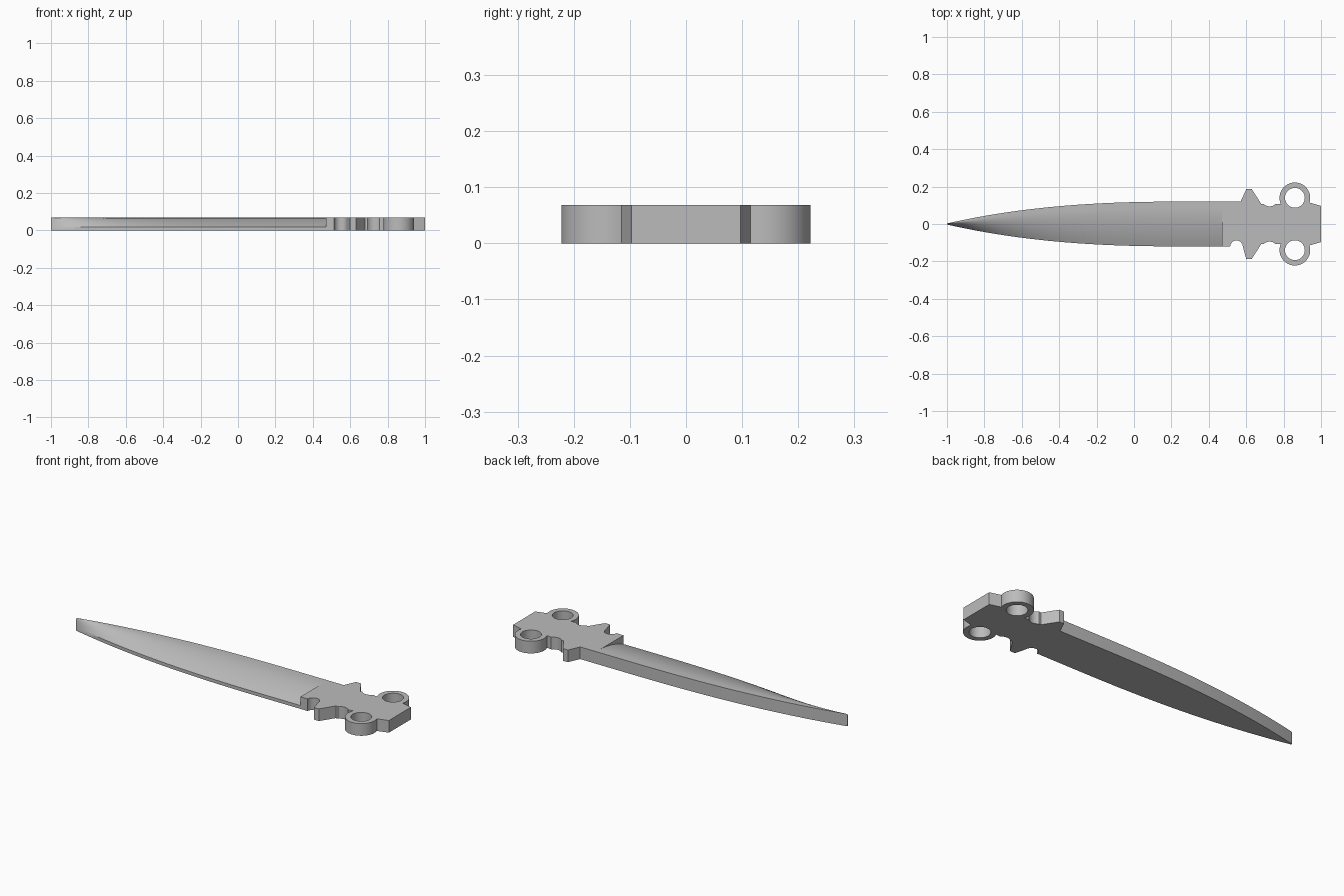
import bpy, bmesh
from math import sin, cos, radians, pi

if "Cube" in bpy.data.objects:
    bpy.data.objects.remove(bpy.data.objects["Cube"], do_unlink=True)

THICK = 0.068      # overall thickness
SHOULDER = 0.47    # where blade meets handle

steel = bpy.data.materials.new("plain grey")
steel.use_nodes = True
GREY = (0.5, 0.5, 0.5, 1)
steel.diffuse_color = GREY
steel.node_tree.nodes["Principled BSDF"].inputs["Base Color"].default_value = GREY


def smooth(obj):
    bpy.ops.object.select_all(action='DESELECT')
    obj.select_set(True)
    bpy.context.view_layer.objects.active = obj
    bpy.ops.object.shade_smooth_by_angle(angle=radians(28))


def arc(cx, cy, r, start, end, n):
    angles = [radians(start + (end - start) * i / n) for i in range(n + 1)]
    return [(cx + r * cos(a), cy + r * sin(a)) for a in angles]


# Blade: rounded slope from a tall spine (+y) down to a thin edge (-y)
def half_width(x):
    return 0.003 + 0.117 * (1 - max(0, (0.3 - x) / 1.3) ** 2.5)


def section(x, n=14):
    w = half_width(x)
    edge = 0.005 + 0.014 * min(1, (x + 1) / 0.13)
    pts = [(x, w, 0), (x, -w, 0)]
    for i in range(n + 1):
        s = i / n
        rise = 1 - max(0, 1 - s / 0.85) ** 1.8
        pts.append((x, -w + 2 * w * s, edge + (THICK - edge) * rise))
    return pts


bm = bmesh.new()
STEPS = 48
rows = []
for i in range(STEPS + 1):
    x = -1 + (SHOULDER + 1) * (i / STEPS) ** 1.3
    rows.append([bm.verts.new(p) for p in section(x)])
for a, b in zip(rows, rows[1:]):
    for j in range(len(a)):
        k = (j + 1) % len(a)
        bm.faces.new((a[j], a[k], b[k], b[j]))
bm.faces.new(rows[0])
bmesh.ops.recalc_face_normals(bm, faces=bm.faces)
mesh = bpy.data.meshes.new("blade")
bm.to_mesh(mesh)
bm.free()
blade = bpy.data.objects.new("blade", mesh)
bpy.context.collection.objects.link(blade)
mesh.materials.append(steel)
smooth(blade)

# Handle: flat plate with guard points, scallops and two finger rings
RING_X, RING_Y, RING_R, HOLE_R = 0.86, 0.14, 0.082, 0.053


def side(notch):
    guard = [(0.60, 0.186), (0.63, 0.186), (0.68, 0.108)]
    scallop = arc(0.725, 0.137, 0.043, 222, 318, 8)
    ring = arc(RING_X, RING_Y, RING_R, 205, -18, 36)
    return [(SHOULDER, 0.12)] + notch + guard + scallop + ring + [(1.0, 0.097)]


upper = side([(0.57, 0.12)])
lower = side([(0.512, 0.12)] + arc(0.548, 0.122, 0.034, 180, 360, 14))
outline = upper + [(x, -y) for x, y in reversed(lower)]

curve = bpy.data.curves.new("handle", 'CURVE')
curve.dimensions = '2D'
curve.fill_mode = 'BOTH'
curve.extrude = THICK / 2
holes = [arc(RING_X, s * RING_Y, HOLE_R, 0, 360, 40)[:-1] for s in (1, -1)]
for loop in [outline] + holes:
    spline = curve.splines.new('POLY')
    spline.points.add(len(loop) - 1)
    for point, (x, y) in zip(spline.points, loop):
        point.co = (x, y, 0, 1)
    spline.use_cyclic_u = True
curve.materials.append(steel)
handle = bpy.data.objects.new("handle", curve)
handle.location.z = THICK / 2
bpy.context.collection.objects.link(handle)
bpy.ops.object.select_all(action='DESELECT')
handle.select_set(True)
bpy.context.view_layer.objects.active = handle
bpy.ops.object.convert(target='MESH')
handle = bpy.context.view_layer.objects.active

# Weld caps to walls so the plate is one solid
bm = bmesh.new()
bm.from_mesh(handle.data)
bmesh.ops.remove_doubles(bm, verts=bm.verts, dist=0.0001)
bmesh.ops.recalc_face_normals(bm, faces=bm.faces)
bm.to_mesh(handle.data)
bm.free()
smooth(handle)
